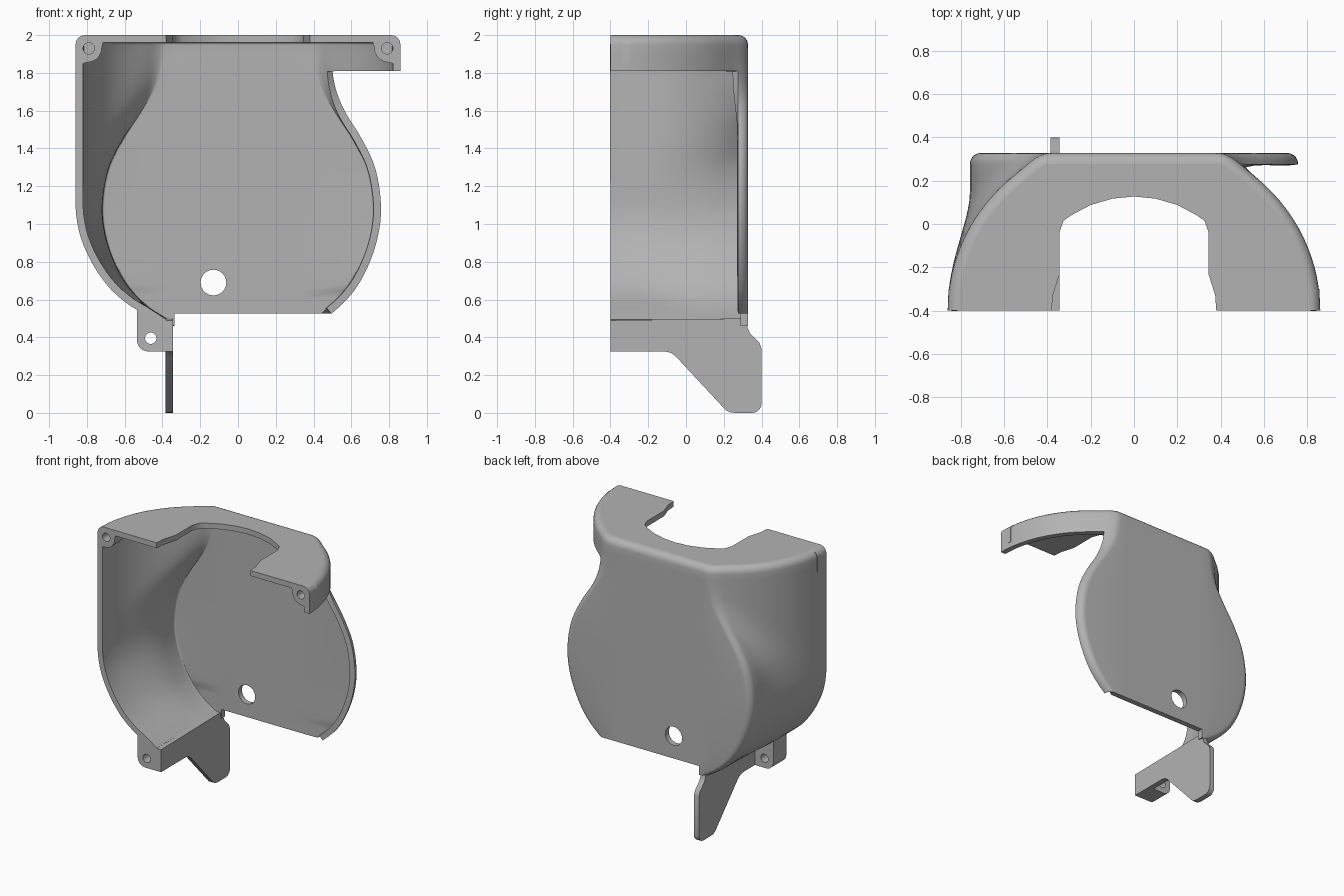
import bpy, bmesh, math

if "Cube" in bpy.data.objects:
    bpy.data.objects.remove(bpy.data.objects["Cube"])

gray = bpy.data.materials.new("housing_gray")
gray.diffuse_color = (0.45, 0.45, 0.45, 1)
gray.use_nodes = True
gray.node_tree.nodes["Principled BSDF"].inputs["Base Color"].default_value = gray.diffuse_color

FRONT, BACK, TOP, R, WALL = -0.4, 0.328, 2.0, 0.05, 0.04
# half widths by height: flask-shaped back plate, and front rim of the long side wall
FLASK = [(.46, .39), (.525, .495), (.64, .61), (.78, .69), (.94, .742), (1.1, .757), (1.3, .725),
         (1.46, .65), (1.6, .56), (1.75, .475), (1.9, .435), (2, .428)]
RIM = [(.46, .40), (.525, .50), (.57, .575), (.65, .67), (.78, .765), (.93, .833), (1.08, .86), (1.2, .86), (2, .86)]


def smooth_lookup(table, z):
    """Cubic interpolation of a (height, value) table."""
    def slope(i):
        a, b = table[max(i - 1, 0)], table[min(i + 1, len(table) - 1)]
        return (b[1] - a[1]) / (b[0] - a[0])
    i = 0
    while i < len(table) - 2 and z > table[i + 1][0]:
        i += 1
    (z0, v0), (z1, v1) = table[i], table[i + 1]
    h = z1 - z0
    t = (z - z0) / h
    return ((2*t**3 - 3*t**2 + 1) * v0 + (t**3 - 2*t**2 + t) * h * slope(i)
            + (3*t**2 - 2*t**3) * v1 + (t**3 - t**2) * h * slope(i + 1))


def fillet(v, end):
    d = max(0, v - (end - R))
    return R - math.sqrt(max(0, R * R - d * d))


def side_point(z, y, left):
    """Round canopy wall blended into the flask-shaped wall."""
    rim, flask = smooth_lookup(RIM, z), smooth_lookup(FLASK, z)
    if z > 1.08:
        rim = 0.86
    arc = math.sqrt(0.86**2 - (y + 0.4 + 0.04 * (y + 0.4) / 0.73)**2) * rim / 0.86
    k = 0.12
    h = max(k - abs(arc - flask), 0) / k
    x = max(arc, flask) + h * h * k / 4
    x = min(x, rim) if left else x
    x = min(x, flask + math.sqrt(max(0, BACK - y)) * 1.2) if z > 1.9 else x
    x -= fillet(y, BACK)
    d = fillet(z, TOP)
    ny = min(1, (y - FRONT) / (BACK - FRONT))
    x -= d * math.sqrt(1 - ny * ny)
    return ((-x if left else x), y - d * ny, z)


def finish(bm, name):
    bmesh.ops.recalc_face_normals(bm, faces=bm.faces)
    me = bpy.data.meshes.new(name)
    bm.to_mesh(me)
    bm.free()
    ob = bpy.data.objects.new(name, me)
    bpy.context.collection.objects.link(ob)
    me.materials.append(gray)
    return ob


def smooth(ob):
    bpy.ops.object.select_all(action='DESELECT')
    ob.select_set(True)
    bpy.context.view_layer.objects.active = ob
    bpy.ops.object.shade_smooth_by_angle(angle=math.radians(35))


def prism(name, pts, axis, a, b):
    """Extrude a flat outline along an axis from a to b."""
    place = {'x': lambda p, t: (t, p[0], p[1]), 'y': lambda p, t: (p[0], t, p[1]),
             'z': lambda p, t: (p[0], p[1], t)}[axis]
    bm = bmesh.new()
    face = bm.faces.new([bm.verts.new(place(p, a)) for p in pts])
    ext = bmesh.ops.extrude_face_region(bm, geom=[face])
    move = [e - s for s, e in zip(place((0, 0), a), place((0, 0), b))]
    bmesh.ops.translate(bm, vec=move, verts=[v for v in ext['geom'] if isinstance(v, bmesh.types.BMVert)])
    return finish(bm, name)


def arc(cx, cz, r, a0, a1, n=8):
    return [(cx + r * math.cos(math.radians(a0 + (a1 - a0) * i / n)),
             cz + r * math.sin(math.radians(a0 + (a1 - a0) * i / n))) for i in range(n + 1)]


def drill(ob, x, z, r, y0, y1):
    cutter = prism("hole_cutter", arc(x, z, r, 0, 360, 32)[:-1], 'y', y0, y1)
    cutter.hide_render = True
    m = ob.modifiers.new("hole", 'BOOLEAN')
    m.object, m.operation, m.solver = cutter, 'DIFFERENCE', 'EXACT'
    bpy.context.view_layer.objects.active = ob
    bpy.ops.object.modifier_apply(modifier=m.name)
    bpy.data.objects.remove(cutter)


# shell: long left wall, flask back, short right wall under the canopy
zs = [.46, .49, .525] + [.525 + (1.81 - .525) * i / 32 for i in range(1, 33)] + [1.85, 1.9, 1.95]
zs += [TOP - R + R * math.sin(math.radians(a)) for a in (20, 40, 60, 75, 90)]
ys = [FRONT + (0.275 - FRONT) * i / 16 for i in range(17)]
ys += [BACK - R + R * math.sin(math.radians(a)) for a in (15, 35, 55, 72, 90)]
bm = bmesh.new()
rows, top_outline = [], []
for z in zs:
    yb = BACK - fillet(z, TOP)
    row = [side_point(z, y, True) for y in ys]
    row += [(x, yb, z) for x in (-.335, -.17, 0, .17, .335)]
    row += [side_point(z, y, False) for y in reversed(ys)]
    top_outline = [(p[0], p[1]) for p in row]
    rows.append([bm.verts.new(p) for p in row])
for lo, hi in zip(rows, rows[1:]):
    for i in range(len(lo) - 1):
        bm.faces.new((lo[i], lo[i + 1], hi[i + 1], hi[i]))
cut = []
for f in bm.faces:
    c = f.calc_center_median()
    if (c.z < .525 and c.x > -.335) or (c.x > 0 and c.z < 1.81 and c.y < .275):
        cut.append(f)
bmesh.ops.delete(bm, geom=cut, context='FACES')
shell = finish(bm, "shell")
# make the shell normals face outwards (back plate towards +y)
plate = max(shell.data.polygons, key=lambda p: p.center.y * 10 + p.area)
if plate.normal.y < 0:
    shell.data.flip_normals()
sol = shell.modifiers.new("wall", 'SOLIDIFY')
sol.thickness, sol.offset = WALL, -1
bpy.context.view_layer.objects.active = shell
bpy.ops.object.modifier_apply(modifier="wall")
drill(shell, -.13, .69, .068, 0.1, 0.6)
smooth(shell)

# canopy: flat top with an arched opening
half = [(.38, -.4), (.375, -.33), (.345, -.235), (.345, -.04), (.325, .015), (.29, .04), (.2, .088), (.1, .117)]
opening = half + [(0, .127)] + [(-x, y) for x, y in reversed(half)]
smooth(prism("canopy_top", top_outline + opening, 'z', TOP - WALL, TOP))

# screw bosses in the upper corners
for side, name in ((-1, "left"), (1, "right")):
    pts = arc(-.81, 1.95, .047, 90, 180, 5) + [(-.857, 1.85), (-.82, 1.85)]
    pts += arc(-.795, 1.93, .073, -70, 0, 6) + [(-.715, 1.96), (-.72, 1.997)]
    boss = prism(name + "_screw_boss", [(-side * x, z) for x, z in pts], 'y', FRONT, -.3)
    drill(boss, side * .79, 1.93, .03, -.5, -.33)
    smooth(boss)

# lower mounting tab
tab = prism("lower_tab", [(-.535, .56)] + arc(-.475, .385, .06, 180, 270, 6)
            + [(-.345, .325), (-.345, .49), (-.39, .49), (-.5, .56)], 'y', FRONT, -.25)
drill(tab, -.462, .395, .03, -.6, 0)
smooth(tab)

# guide fin running to the back and down
fin = [(FRONT, .325), (-.11, .325), (-.08, .318), (-.055, .3), (.21, .015), (.235, .003), (.26, 0)]
fin += arc(.35, .05, .05, -90, 0, 5) + [(.4, .34), (.39, .37), (.34, .42), (.325, .45), (.32, .5), (FRONT, .49)]
smooth(prism("guide_fin", fin, 'x', -.385, -.345))
